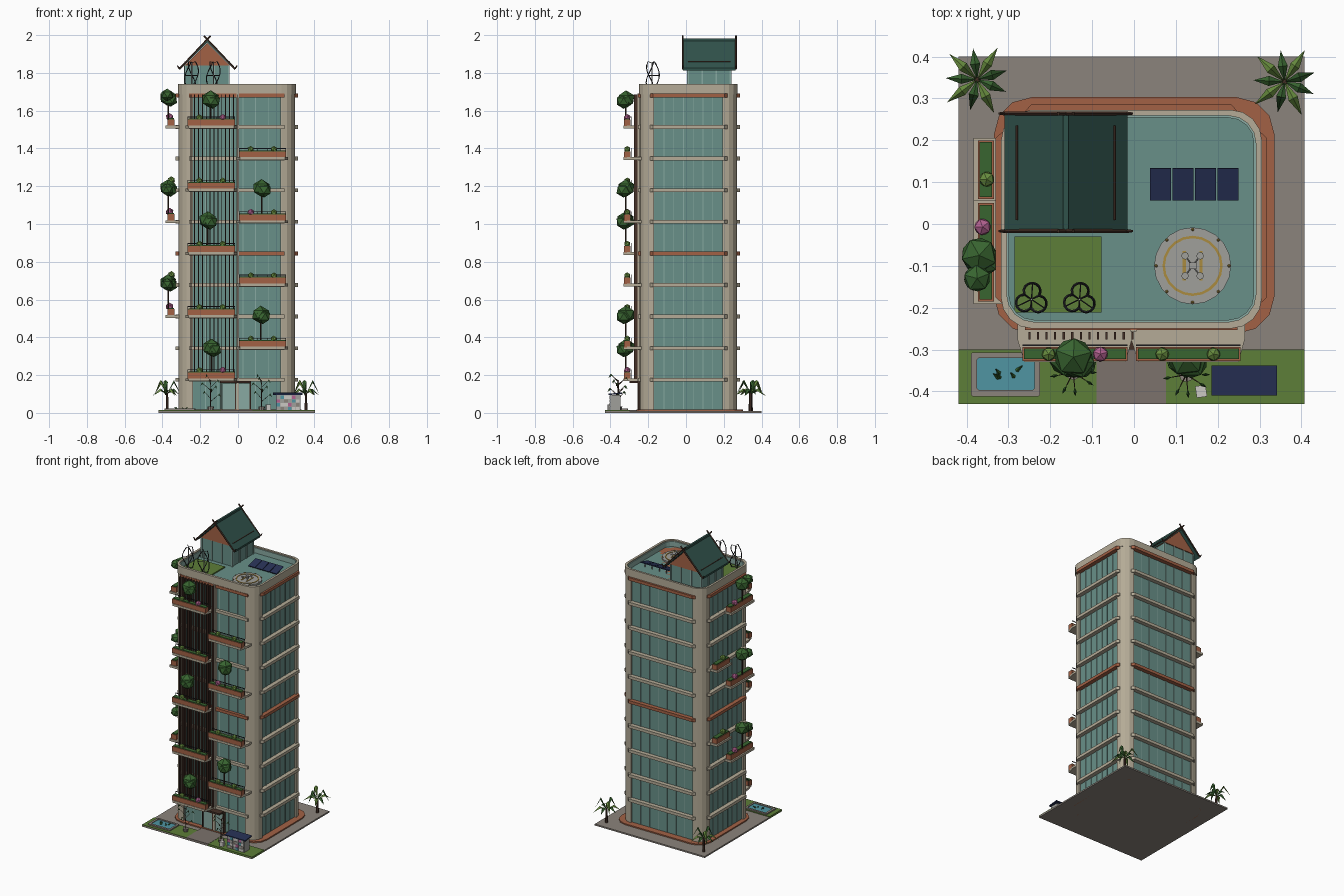
import bpy, bmesh, math, random
from mathutils import Vector, Matrix

if "Cube" in bpy.data.objects:
    bpy.data.objects.remove(bpy.data.objects["Cube"])
random.seed(4)
C = dict(cream=(.46, .41, .31), terra=(.36, .12, .06), glass=(.14, .28, .25), mull=(.25, .40, .36),
         wood=(.06, .03, .02), leaf=(.04, .13, .03), lime=(.14, .27, .05), pink=(.45, .12, .28),
         stone=(.26, .23, .2), path=(.2, .17, .15), grass=(.11, .21, .04), water=(.08, .3, .36),
         navy=(.02, .03, .09), roof=(.03, .085, .07), grey=(.35, .35, .33), gold=(.4, .26, .05),
         dark=(.03, .03, .035), pale=(.6, .58, .55))
MATS, PARTS = {}, {}
for k, c in C.items():
    MATS[k] = bpy.data.materials.new(k)
    MATS[k].diffuse_color = (*c, 1)


def part(name, mat):
    if name not in PARTS:
        PARTS[name] = (bmesh.new(), mat)
    return PARTS[name][0]


def box(name, mat, x0, x1, y0, y1, z0, z1, rot=None):
    m = Matrix.Translation(((x0+x1)/2, (y0+y1)/2, (z0+z1)/2))
    if rot:
        m = m @ Matrix.Rotation(rot[0], 4, rot[1])
    m = m @ Matrix.Diagonal((x1-x0, y1-y0, z1-z0, 1))
    bmesh.ops.create_cube(part(name, mat), size=1, matrix=m)


def prism(name, mat, pts, a, b, axis='z', inner=None):
    """Extrude a 2D outline; with an inner outline it becomes a ring."""
    bm = part(name, mat)
    at = (lambda p, h: (p[0], p[1], h)) if axis == 'z' else (lambda p, h: (p[0], h, p[1]))
    mk = lambda ps, h: [bm.verts.new(at(p, h)) for p in ps]
    lo, hi, n = mk(pts, a), mk(pts, b), len(pts)
    loops = [(lo, hi)]
    if inner:
        li, hi2 = mk(inner, a), mk(inner, b)
        loops += [(hi, hi2), (hi2, li), (li, lo)]
    else:
        bm.faces.new(lo[::-1])
        bm.faces.new(hi)
    for p, q in loops:
        for i in range(n):
            j = (i+1) % n
            bm.faces.new((p[i], p[j], q[j], q[i]))


def rod(name, mat, p, q, r, r2=None, n=5):
    p, q = Vector(p), Vector(q)
    d = q-p
    m = Matrix.Translation((p+q)/2) @ d.to_track_quat('Z', 'Y').to_matrix().to_4x4()
    bmesh.ops.create_cone(part(name, mat), cap_ends=True, segments=n, radius1=r,
                          radius2=r if r2 is None else r2, depth=d.length, matrix=m)


def blob(name, mat, p, r, sub=1):
    m = Matrix.Translation(p) @ Matrix.Rotation(random.random()*6, 4, 'Z') @ Matrix.Diagonal((r, r, r*.95, 1))
    bmesh.ops.create_icosphere(part(name, mat), subdivisions=sub, radius=1, matrix=m)


def rrect(x0, x1, y0, y1, r, n=4):
    pts = []
    for k, (cx, cy) in enumerate([(x1-r, y1-r), (x0+r, y1-r), (x0+r, y0+r), (x1-r, y0+r)]):
        for i in range(n+1):
            a = math.pi/2*(k+i/n)
            pts.append((cx+r*math.cos(a), cy+r*math.sin(a)))
    return pts


X0, X1, Y0, Y1 = -.315, .302, -.245, .27
FLOORS = [.175+.1673*i for i in range(10)]

# Site: plate, lawn, path, pond
box('ground_plate', 'stone', -.42, .407, -.43, .40, 0, .01)
box('front_lawn', 'grass', -.42, -.09, -.43, -.30, .002, .014)
box('front_lawn', 'grass', .077, .407, -.43, -.30, .002, .014)
box('entrance_path', 'path', -.09, .077, -.43, -.25, .002, .015)
prism('pond_border', 'stone', rrect(-.39, -.225, -.412, -.307, .004, 1), .01, .022,
      inner=rrect(-.375, -.238, -.397, -.32, .004, 1))
box('pond_water', 'water', -.377, -.236, -.399, -.318, .01, .018)
for i in range(7):
    x, y = -.335+random.random()*.06, -.37+random.random()*.025
    rod('pond_plants', 'leaf', (x, y, .018), (x+random.uniform(-.02, .02), y+.01, .03), .005, .001, 4)

# Tower: skirt, glass core, corner pillars
prism('base_skirt', 'terra', rrect(-.335, .336, -.262, .303, .09, 3), 0, .018)
prism('glass_core', 'glass', rrect(X0+.012, X1-.012, Y0+.012, Y1-.012, .07), .01, 1.70)
L, R = .055, .05
for sx, xe in ((-1, X0), (1, X1)):
    for sy, ye in ((-1, Y0), (1, Y1)):
        w, r = .076, .07
        arc = [(xe-sx*(r-r*math.sin(t)), ye-sy*(r-r*math.cos(t))) for t in [math.pi/8*i for i in range(5)]]
        pts = [(xe-sx*w, ye-sy*.03), (xe-sx*w, ye)] + arc + [(xe, ye-sy*w), (xe-sx*.03, ye-sy*w)]
        prism('corner_pillars', 'cream', pts, .01, 1.69)
box('front_center_pier', 'cream', -.008, .006, Y0-.012, Y0+.02, .01, 1.69)
# Mullions
for i in range(1, 7):
    x = X0+.076+(X1-X0-.152)*i/7
    for y in (Y0+.012, Y1-.012):
        box('mullions', 'mull', x-.002, x+.002, y-.004, y+.004, .02, 1.68)
    y = Y0+.076+(Y1-Y0-.152)*i/7
    for x in (X0+.012, X1-.012):
        box('mullions', 'mull', x-.004, x+.004, y-.002, y+.002, .02, 1.68)
# Floor ledges with tapered ends
for i, z in enumerate(FLOORS):
    red = i in (4, 9)
    nm, m = ('terracotta_ledges', 'terra') if red else ('floor_ledges', 'cream')
    h, e = .010, .016
    ya, yb, xa, xb = Y0+.055, Y1-.05, X0+.055, X1-.055
    for s, xe in ((1, X1), (-1, X0)):
        prism(nm, m, [(xe-s*.03, ya), (xe, ya), (xe+s*e, ya+.015), (xe+s*e, yb-.015), (xe, yb), (xe-s*.03, yb)], z-h, z+h)
    prism(nm, m, [(xa, Y1-.03), (xa, Y1), (xa+.015, Y1+e), (xb-.015, Y1+e), (xb, Y1), (xb, Y1-.03)], z-h, z+h)
    box(nm, m, xa, xb, Y0-.008, Y0+.03, z-h, z+h)

# Roof deck, parapet, glass rail
prism('roof_deck', 'terra', rrect(X0+.006, X1-.006, Y0+.006, Y1-.006, .068), 1.685, 1.70)
prism('parapet', 'cream', rrect(X0-.003, X1+.004, Y0-.005, Y1+.003, .075), 1.685, 1.742,
      inner=rrect(X0+.011, X1-.011, Y0+.011, Y1-.011, .065))
prism('parapet_inner_rail', 'mull', rrect(X0+.011, X1-.011, Y0+.011, Y1-.011, .065), 1.70, 1.735,
      inner=rrect(X0+.016, X1-.016, Y0+.016, Y1-.016, .06))
box('roof_lawn', 'grass', -.285, -.078, -.212, -.03, 1.69, 1.708)

# Roof pavilion with steep gable
ridge, half, top, eave = -.163, .147, 1.975, 1.825
box('pavilion_walls', 'glass', -.28, -.05, .01, .235, 1.69, 1.845)
prism('pavilion_gable', 'terra', [(-.283, 1.838), (-.043, 1.838), (ridge, 1.958)], .004, .241, 'y')
for x in (-.28, -.204, -.127, -.05):
    for y in (.01, .235):
        box('pavilion_posts', 'mull', x-.004, x+.004, y-.005, y+.005, 1.70, 1.85)
for y in (.085, .16):
    for x in (-.28, -.05):
        box('pavilion_posts', 'mull', x-.005, x+.005, y-.004, y+.004, 1.70, 1.85)
for s in (-1, 1):
    prism('pavilion_roof', 'roof', [(ridge, top), (ridge+s*half, eave), (ridge+s*half, eave-.012), (ridge, top-.014)],
          -.015, .262, 'y')
    for y in (-.017, .264):
        a, b = Vector((ridge-s*.018, y, 2.0-.004)), Vector((ridge+s*half, y, eave-.004))
        rod('barge_boards', 'wood', a, b, .005)
        rod('barge_boards', 'wood', b, b+Vector((s*.012, 0, .018)), .005, .003)
    rod('roof_battens', 'wood', (ridge+s*.117, .01, 1.859), (ridge+s*.117, .235, 1.859), .003)
box('ridge_cap', 'roof', ridge-.007, ridge+.007, -.015, .262, 1.966, 1.981)

# Roof solar panels
for i in range(4):
    x = .038+i*.054
    box('roof_solar_panels', 'navy', x, x+.050, .055, .135, 1.718, 1.724, (math.radians(15), 'X'))
    for y, h in ((.07, 1.715), (.12, 1.728)):
        rod('solar_legs', 'grey', (x+.025, y, 1.69), (x+.025, y, h), .003)

# Landing pad with small drone
cx, cy = .14, -.10
circ = lambda r, n: [(cx+r*math.cos(2*math.pi*i/n), cy+r*math.sin(2*math.pi*i/n)) for i in range(n)]
prism('landing_pad', 'grey', circ(.092, 20), 1.69, 1.71)
prism('pad_ring', 'gold', circ(.072, 20), 1.705, 1.713, inner=circ(.066, 20))
for p in circ(.087, 8):
    blob('pad_lights', 'gold', (*p, 1.712), .004)
for s in (-1, 1):
    box('pad_bars', 'gold', cx+s*.02-.004, cx+s*.02+.004, cy-.035, cy+.035, 1.705, 1.712)
    for t in (-1, 1):
        q = (cx+s*.018, cy+t*.024, 1.727)
        rod('drone', 'grey', (cx, cy, 1.724), q, .002)
        rod('drone', 'grey', (q[0], q[1], 1.727), (q[0], q[1], 1.730), .009, n=8)
        rod('drone', 'grey', q, (q[0], q[1], 1.71), .0015)
box('drone', 'grey', cx-.009, cx+.009, cy-.008, cy+.008, 1.719, 1.731)

# Helical wind turbines
for tx in (-.245, -.13):
    rod('turbine_masts', 'grey', (tx, -.18, 1.70), (tx, -.18, 1.855), .003)
    for k in range(3):
        pt = []
        for i in range(9):
            t, a = i/8, k*2.094+.5+2*i/8
            rr = .039*math.sin(math.pi*(.12+.76*t))**.6
            pt.append((tx+rr*math.cos(a), -.18+rr*math.sin(a), 1.712+.148*t))
        for p, q in zip(pt, pt[1:]):
            rod('turbine_blades', 'dark', p, q, .003, n=4)
        for e in (pt[0], pt[4], pt[8]):
            rod('turbine_arms', 'dark', (tx, -.18, min(e[2], 1.853)), e, .0015, n=4)


def tree(x, y, z0, zc, r=.05):
    rod('tree_trunks', 'wood', (x, y, z0), (x, y, zc), .004)
    blob('tree_crowns', 'leaf', (x, y, zc), r)
    blob('tree_tops', 'lime' if random.random() > .5 else 'leaf', (x+.012, y-.012, zc-.01), r*.85)


# Front balconies: slab, planter, rail, shrubs
def front_balcony(x0, x1, z, pink):
    prism('balcony_slabs', 'cream', [(x0-.012, Y0+.02), (x0-.012, -.275), (x0+.005, -.33), (x1-.005, -.33),
                                     (x1+.01, -.275), (x1+.01, Y0+.02)], z-.012, z+.003)
    box('balcony_planters', 'terra', x0, x1, -.327, -.294, z, z+.034)
    box('planter_greens', 'leaf', x0+.004, x1-.004, -.323, -.298, z+.028, z+.039)
    box('balcony_rails', 'dark', x0, x1, -.292, -.288, z+.046, z+.050)
    for k in range(6):
        x = x0+.002+(x1-x0-.004)*k/5
        rod('balcony_rails', 'dark', (x, -.29, z), (x, -.29, z+.048), .0015, n=4)
    for k, f in enumerate((.25, .74)):
        p = (x0+(x1-x0)*f, -.311, z+.045)
        flower = k == pink
        blob('flowers' if flower else 'shrubs', 'pink' if flower else 'lime', p, .02 if flower else .018)


for i in range(0, 9, 2):
    front_balcony(-.267, -.015, FLOORS[i]+.005, 1 if i in (0, 8) else 2)
for i in range(1, 9, 2):
    front_balcony(.005, .255, FLOORS[i]+.005, 0 if i == 5 else 2)
for x, z0, zc in ((-.145, 1.55, 1.66), (.125, 1.05, 1.19), (-.16, .88, 1.02), (.12, .38, .52), (-.14, .21, .345)):
    tree(x, -.318, z0, zc)
# Timber screen
for i in range(13):
    x = -.25+i*.0205
    box('timber_screen', 'wood', x-.0025, x+.0025, -.276, -.258, .18, 1.685)

# Side balconies on the left face
for i, back in ((8, 0), (5, 0), (2, 0), (6, 1), (3, 1)):
    z = FLOORS[i]+.005
    ya, yb = (.06, .20) if back else (-.185, .05)
    box('balcony_slabs', 'cream', -.383, X0+.03, ya-.006, yb+.006, z-.012, z+.003)
    box('balcony_planters', 'terra', -.373, -.335, ya, yb, z, z+.036)
    box('planter_greens', 'leaf', -.369, -.339, ya+.004, yb-.004, z+.03, z+.042)
    if back:
        blob('shrubs', 'lime', (-.352, .107, z+.05), .02)
    else:
        blob('flowers', 'pink', (-.362, -.007, z+.048), .022)
        tree(-.37, -.075, z+.03, z+.15+(.025 if i < 8 else 0), .047)
        blob('tree_crowns', 'leaf', (-.375, -.13, z+.165), .035)

# Entrance
box('entrance_door', 'mull', -.085, .06, Y0-.006, Y0+.02, .015, .155)
for x in (-.09, -.013, .065):
    box('entrance_frame', 'wood', x-.003, x+.003, Y0-.010, Y0+.02, .015, .16)
box('entrance_canopy', 'wood', -.095, .07, -.30, Y0+.02, .157, .168)


# Palms
def frond(name, mat, base, a, ln, rise, w):
    bm, d, s = part(name, mat), Vector((math.cos(a), math.sin(a), 0)), Vector((-math.sin(a), math.cos(a), 0))
    b, up = Vector(base), Vector((0, 0, 1))
    mid, tip = b+d*ln*.5+up*rise, b+d*ln+up*(rise*.1-.01)
    v = [bm.verts.new(p) for p in (b, mid+s*w-up*.006, tip, mid-s*w-up*.006, mid+up*.004)]
    for t in ((0, 4, 1), (1, 4, 2), (2, 4, 3), (3, 4, 0)):
        bm.faces.new([v[k] for k in t])


for x, y in ((-.375, .345), (.36, .34)):
    rod('palm_trunks', 'wood', (x, y, .008), (x, y, .105), .009, .006, 6)
    for k in range(9):
        frond('palm_leaves_%d' % (k % 2), ('leaf', 'lime')[k % 2], (x, y, .10), k*.698+.3,
              .075+.015*(k % 2), .025+.045*(k % 3 == 0), .012)

# Slender potted front trees
for x, y in ((-.145, -.355), (.125, -.36)):
    rod('tree_pots', 'stone', (x, y, .012), (x, y, .035), .014, .018, 8)
    rod('sapling_stems', 'wood', (x, y, .03), (x, y, .175), .003, .0015)
    for k in range(8):
        a, z = k*2.4, .06+.015*k
        q = (x+.035*math.cos(a), y+.035*math.sin(a), z+.03)
        rod('sapling_stems', 'wood', (x, y, z), q, .0018, .001, 4)
        frond('sapling_leaves', 'leaf', q, a, .022, .008, .004)

# Utility kiosk with patterned block wall and solar roof
box('kiosk_body', 'grey', .2, .33, -.402, -.346, .01, .095)
cols = ('grey', 'pale', 'water', 'stone', 'pink', 'pale', 'grey')
for i in range(6):
    for j in range(4):
        c = cols[(i*3+j*2) % 7]
        x, z = .203+i*.0208, .014+j*.02
        box('kiosk_blocks_'+c, c, x, x+.019, -.405, -.40, z, z+.018)
box('kiosk_solar_roof', 'navy', .185, .342, -.41, -.338, .098, .105, (math.radians(6), 'X'))
box('meter_box', 'pale', .148, .173, -.414, -.386, .012, .045, (.15, 'Z'))

# Turn the collected parts into objects
for name, (bm, mat) in PARTS.items():
    bmesh.ops.recalc_face_normals(bm, faces=bm.faces[:])
    me = bpy.data.meshes.new(name)
    bm.to_mesh(me)
    bm.free()
    me.materials.append(MATS[mat])
    bpy.context.collection.objects.link(bpy.data.objects.new(name, me))

for m in bpy.data.materials:
    if m.users and not m.is_grease_pencil:
        m.use_nodes = True
        m.node_tree.nodes["Principled BSDF"].inputs["Base Color"].default_value = m.diffuse_color
